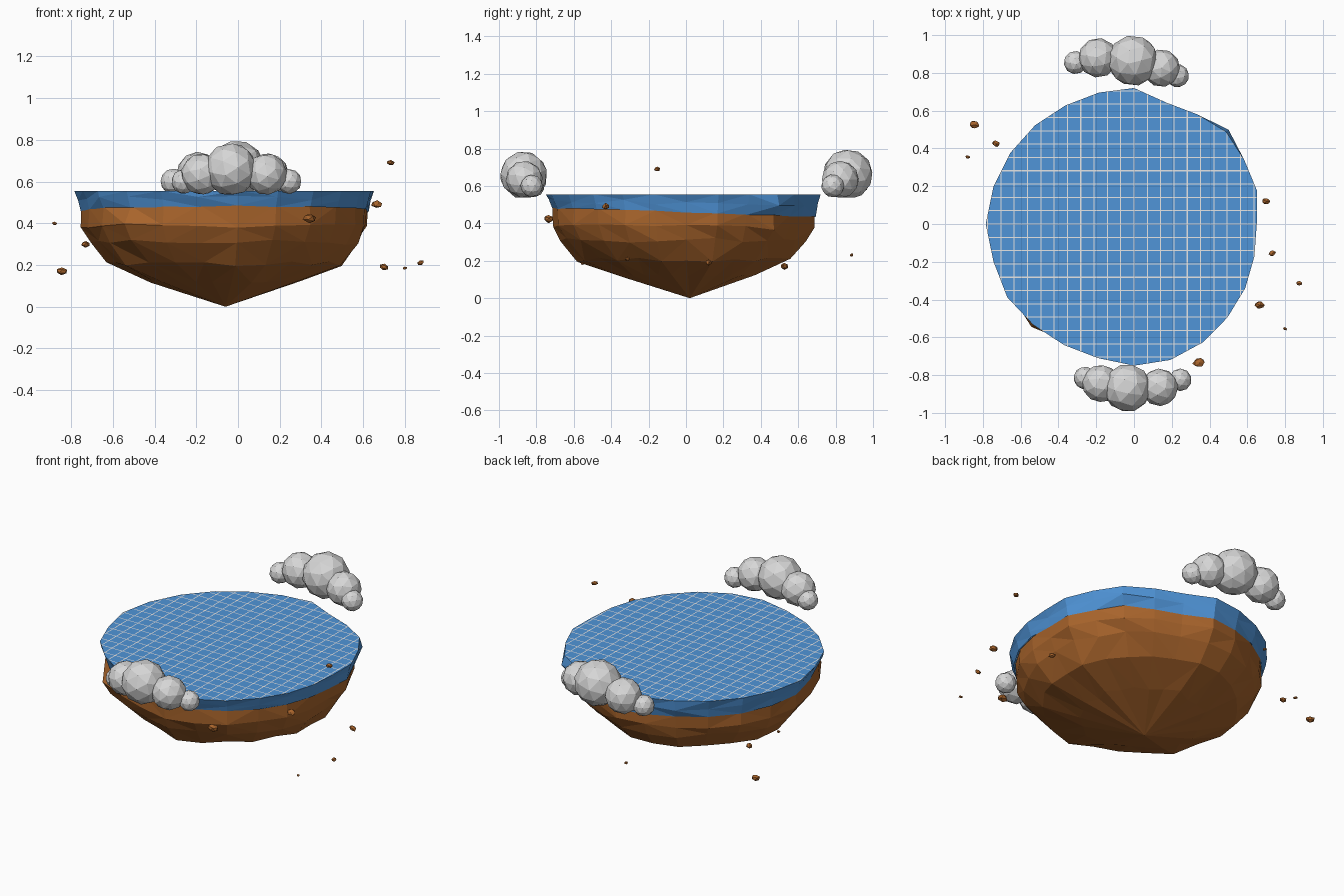
import bpy, bmesh, random
from math import sin, cos, tau
from mathutils import Vector, Matrix

random.seed(4)
cube = bpy.data.objects.get("Cube")
if cube:
    bpy.data.objects.remove(cube)


def material(name, r, g, b):
    m = bpy.data.materials.new(name)
    m.use_nodes = True
    m.diffuse_color = (r, g, b, 1)
    m.node_tree.nodes["Principled BSDF"].inputs["Base Color"].default_value = (r, g, b, 1)
    return m


BLUE = material("water_blue", 0.08, 0.30, 0.69)
BROWN = material("soil_brown", 0.40, 0.13, 0.025)
GREY = material("cloud_grey", 0.68, 0.68, 0.68)
WHITE = material("grid_white", 0.80, 0.80, 0.80)


def finish(bm, name, *mats):
    bmesh.ops.recalc_face_normals(bm, faces=bm.faces)
    mesh = bpy.data.meshes.new(name)
    bm.to_mesh(mesh)
    bm.free()
    for m in mats:
        mesh.materials.append(m)
    ob = bpy.data.objects.new(name, mesh)
    bpy.context.collection.objects.link(ob)
    return ob


# Island outline: radius at equal angle steps
OUTLINE = [.65, .675, .675, .69, .67, .665, .72, .72, .725, .74, .755, .77,
           .785, .77, .775, .755, .74, .735, .75, .745, .725, .70, .68, .66]
N = len(OUTLINE)
TIP = Vector((-0.06, 0.02, 0))
TOP = 0.555


def ring(bm, factor, z, jitter=0.0, zjitter=0.0, tilt=0.0, bumps={}):
    verts = []
    for i, r in enumerate(OUTLINE):
        a = tau * i / N
        p = Vector((r * cos(a), r * sin(a), 0))
        f = (factor + random.uniform(-jitter, jitter)) * bumps.get(i, 1)
        p = TIP + (p - TIP) * f
        p.z = z - tilt * sin(a) + random.uniform(-zjitter, zjitter)
        verts.append(bm.verts.new(p))
    return verts


def bridge(bm, a, b):
    for i in range(N):
        j = (i + 1) % N
        quad = (a[i], a[j], b[j], b[i])
        # alternate the diagonal to give chiselled facets
        k = random.randint(0, 1)
        bm.faces.new((quad[k], quad[k + 1], quad[k + 2]))
        bm.faces.new((quad[k + 2], quad[(k + 3) % 4], quad[k]))


# Water rim
bm = bmesh.new()
rings = [ring(bm, 1, TOP),
         ring(bm, 0.982, 0.51, 0.012, 0.012, 0.01, {3: 1.03, 4: 1.02}),
         ring(bm, 0.96, 0.46, 0.006, 0.004, 0.022)]
for a, b in zip(rings, rings[1:]):
    bridge(bm, a, b)
finish(bm, "water_rim", BLUE)

# Flat water surface with a square grid cut into it
bm = bmesh.new()
bm.faces.new(ring(bm, 1, TOP))
STEP, HALF = 0.0705, 0.0028
for axis in (Vector((1, 0, 0)), Vector((0, 1, 0))):
    for k in range(-12, 12):
        for side in (-HALF, HALF):
            bmesh.ops.bisect_plane(bm, geom=bm.verts[:] + bm.edges[:] + bm.faces[:],
                                   plane_co=axis * (k * STEP + side), plane_no=axis)
for f in bm.faces:
    c = f.calc_center_median()
    off = [abs(v - STEP * round(v / STEP)) for v in (c.x, c.y)]
    f.material_index = int(min(off) < HALF)
    if f.normal.z < 0:
        f.normal_flip()
finish(bm, "water_surface", BLUE, WHITE)

# Soil body tapering to a point
bm = bmesh.new()
poke = {14: 1.02, 15: 1.08, 16: 1.02}
rings = [ring(bm, 0.955, 0.465, 0, 0.003, 0.022),
         ring(bm, 0.95, 0.38, 0.012, 0.012, 0.01, poke),
         ring(bm, 0.90, 0.31, 0.014, 0.014, 0, poke),
         ring(bm, 0.77, 0.205, 0.02, 0.012),
         ring(bm, 0.48, 0.118, 0.03, 0.008)]
for a, b in zip(rings, rings[1:]):
    bridge(bm, a, b)
tip = bm.verts.new(TIP)
low = rings[-1]
for i in range(N):
    bm.faces.new((low[i], low[(i + 1) % N], tip))
bm.faces.new(rings[0])
finish(bm, "soil_body", BROWN)

# Clouds: faceted puffs (x, y, z, radius) with a flat underside
CLOUD_BASE = 0.537


def cloud(name, puffs):
    bm = bmesh.new()
    for x, y, z, r in puffs:
        spin = Matrix.Rotation(random.uniform(0, tau), 4, "Z") @ Matrix.Rotation(random.uniform(0, 1), 4, "X")
        bmesh.ops.create_icosphere(bm, subdivisions=2, radius=r,
                                   matrix=Matrix.Translation((x, y, z)) @ spin)
    cut = bmesh.ops.bisect_plane(bm, geom=bm.verts[:] + bm.edges[:] + bm.faces[:],
                                 plane_co=(0, 0, CLOUD_BASE), plane_no=(0, 0, 1), clear_inner=True)
    edges = [g for g in cut["geom_cut"] if isinstance(g, bmesh.types.BMEdge)]
    bmesh.ops.holes_fill(bm, edges=edges)
    finish(bm, name, GREY)


cloud("front_cloud", [(-.26, -.815, .60, .06), (-.175, -.845, .635, .1), (-.035, -.868, .658, .128),
                      (.135, -.865, .635, .1), (.245, -.825, .60, .06)])
cloud("back_cloud", [(-.31, .855, .60, .062), (-.19, .88, .638, .105), (-.005, .865, .662, .135),
                     (.145, .825, .635, .1), (.23, .785, .60, .062)])

# Loose chunks of soil floating around the island (x, y, z, size)
CHUNKS = [(-.845, .525, .17, .028), (-.73, .425, .30, .023), (-.88, .355, .40, .013),
          (.70, .12, .19, .024), (.73, -.155, .69, .021), (.875, -.315, .21, .018),
          (.665, -.43, .49, .028), (.80, -.555, .185, .011), (.345, -.735, .425, .034),
          (-.21, .885, .23, .013)]
for n, (x, y, z, s) in enumerate(CHUNKS, 1):
    bm = bmesh.new()
    bmesh.ops.create_icosphere(bm, subdivisions=1, radius=s)
    turn = Matrix.Rotation(random.uniform(-0.5, 0.5), 3, "Z") @ Matrix.Rotation(random.uniform(-0.4, 0.4), 3, "Y")
    for v in bm.verts:
        v.co *= random.uniform(0.85, 1.15)
        v.co = turn @ Vector((v.co.x, v.co.y * 0.75, v.co.z * 0.65)) + Vector((x, y, z))
    finish(bm, f"soil_chunk_{n}", BROWN)
